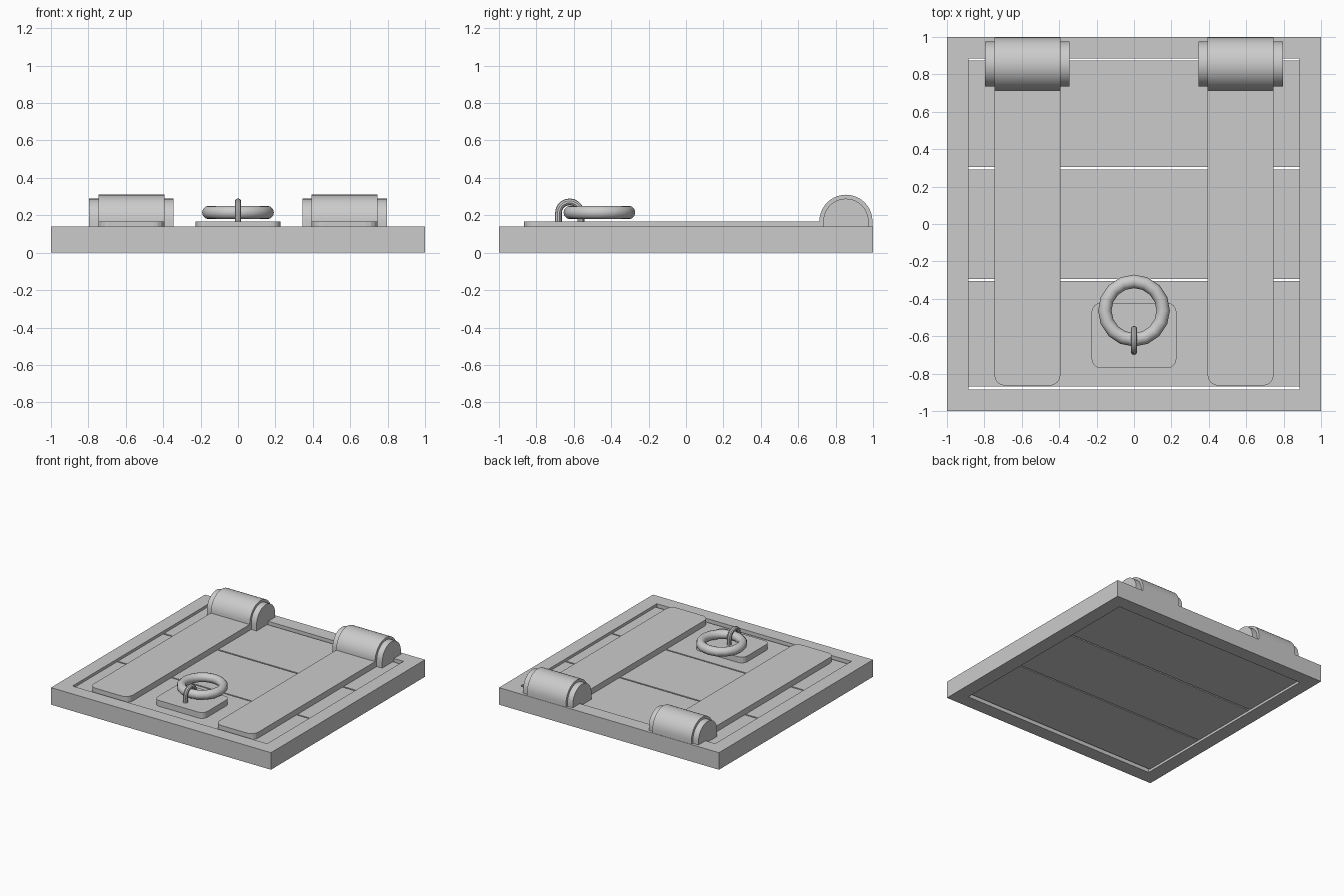
import bpy, bmesh
from math import pi, cos, sin, radians
from mathutils import Vector

if "Cube" in bpy.data.objects:
    bpy.data.objects.remove(bpy.data.objects["Cube"])


def finish(bm, name, smooth=False, mirror=False):
    bmesh.ops.recalc_face_normals(bm, faces=bm.faces)
    me = bpy.data.meshes.new(name)
    bm.to_mesh(me)
    bm.free()
    ob = bpy.data.objects.new(name, me)
    bpy.context.collection.objects.link(ob)
    if mirror:
        mod = ob.modifiers.new("Mirror", 'MIRROR')
        mod.use_mirror_merge = False
    if smooth:
        bpy.ops.object.select_all(action='DESELECT')
        bpy.context.view_layer.objects.active = ob
        ob.select_set(True)
        bpy.ops.object.shade_smooth_by_angle(angle=radians(35))
    return ob


def prism(name, points, offset, **kw):
    """Extrude a flat outline along offset."""
    bm = bmesh.new()
    face = bm.faces.new([bm.verts.new(p) for p in points])
    new = bmesh.ops.extrude_face_region(bm, geom=[face], use_keep_orig=True)["geom"]
    bmesh.ops.translate(bm, vec=offset, verts=[v for v in new if isinstance(v, bmesh.types.BMVert)])
    return finish(bm, name, **kw)


def slab(name, x0, x1, y0, y1, z0, z1, front=0, back=0, **kw):
    """Flat plate with optional rounded front and back corners."""
    pts = []
    for cx, cy, r, a in ((x1, y1, back, 0), (x0, y1, back, 90),
                         (x0, y0, front, 180), (x1, y0, front, 270)):
        if r == 0:
            pts.append((cx, cy, z0))
            continue
        ox = cx - r if cx == x1 else cx + r
        oy = cy - r if cy == y1 else cy + r
        for i in range(5):
            t = radians(a + i * 22.5)
            pts.append((ox + r * cos(t), oy + r * sin(t), z0))
    return prism(name, pts, (0, 0, z1 - z0), **kw)


def hinge(name, x0, x1, r):
    """Half-round barrel standing on the boards."""
    cy, cz = 0.855, 0.168
    pts = [(x0, cy + r, 0.115)]
    pts += [(x0, cy + r * cos(pi * i / 20), cz + r * sin(pi * i / 20)) for i in range(21)]
    pts.append((x0, cy - r, 0.115))
    return prism(name, pts, (x1 - x0, 0, 0), smooth=True, mirror=True)


def tube(name, path, frames, r, sides, closed):
    """Sweep a circle along a path; frames give the two section axes."""
    bm = bmesh.new()
    rings = []
    for p, (u, v) in zip(path, frames):
        rings.append([bm.verts.new(p + r * (u * cos(2 * pi * k / sides) + v * sin(2 * pi * k / sides)))
                      for k in range(sides)])
    n = len(rings)
    for i in range(n if closed else n - 1):
        a, b = rings[i], rings[(i + 1) % n]
        for k in range(sides):
            m = (k + 1) % sides
            bm.faces.new((a[k], a[m], b[m], b[k]))
    if not closed:
        bm.faces.new(rings[0])
        bm.faces.new(rings[-1])
    return finish(bm, name, smooth=True)


# Square frame around the boards
bm = bmesh.new()
loops = [[bm.verts.new((sx * h, sy * h, z)) for sx, sy in ((-1, -1), (1, -1), (1, 1), (-1, 1))]
         for h, z in ((1, 0), (1, 0.14), (0.885, 0.14), (0.885, 0))]
for j in range(4):
    a, b = loops[j], loops[(j + 1) % 4]
    for k in range(4):
        m = (k + 1) % 4
        bm.faces.new((a[k], a[m], b[m], b[k]))
finish(bm, "frame")

# Three boards with narrow gaps
for i, (y0, y1) in enumerate(((-0.87, -0.306), (-0.295, 0.292), (0.304, 0.873))):
    slab(f"board_{i + 1}", -0.885, 0.885, y0, y1, 0.02, 0.118)

# Hinge straps and barrels, mirrored across x
slab("strap", 0.393, 0.747, -0.865, 0.88, 0.115, 0.166, front=0.06, mirror=True)
hinge("hinge_sleeve", 0.393, 0.747, 0.142)
hinge("hinge_pin", 0.345, 0.797, 0.121)

# Handle plate
slab("handle_plate", -0.227, 0.227, -0.77, -0.422, 0.115, 0.166, front=0.05, back=0.05)

# Pull ring
X, Y, Z = Vector((1, 0, 0)), Vector((0, 1, 0)), Vector((0, 0, 1))
dirs = [X * cos(pi * i / 8) + Y * sin(pi * i / 8) for i in range(16)]
tube("pull_ring", [Vector((0, -0.463, 0.215)) + d * 0.156 for d in dirs],
     [(d, Z) for d in dirs], 0.036, 12, True)

# Staple holding the ring
arc = [Y * cos(pi * i / 10) + Z * sin(pi * i / 10) for i in range(11)]
c = Vector((0, -0.622, 0.212))
path = [c + Y * 0.06 - Z * 0.07] + [c + d * 0.06 for d in arc] + [c - Y * 0.06 - Z * 0.07]
tube("staple", path, [(d, X) for d in [Y] + arc + [-Y]], 0.018, 10, False)
